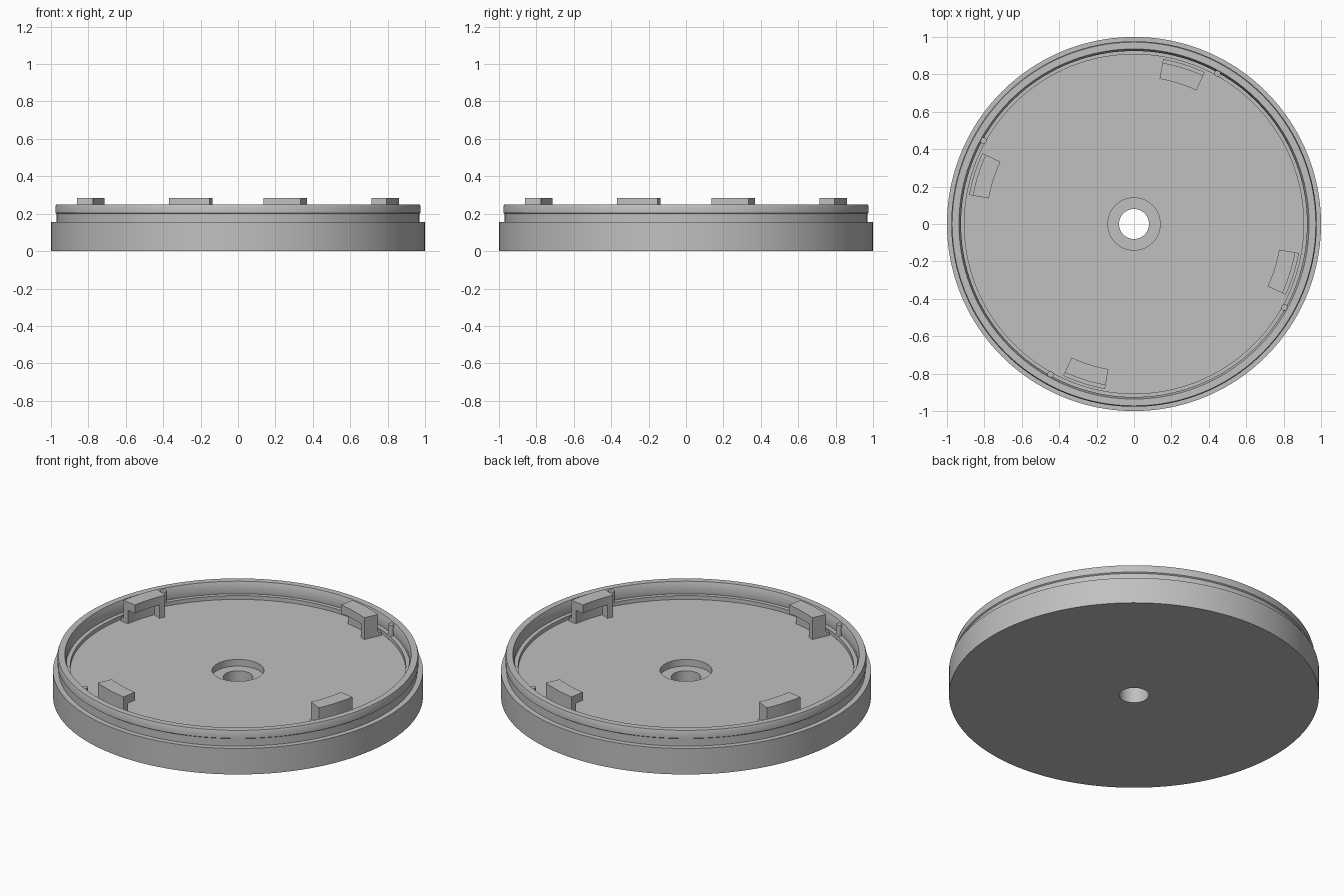
import bpy, bmesh, math

cube = bpy.data.objects.get("Cube")
if cube:
    bpy.data.objects.remove(cube, do_unlink=True)

grey = bpy.data.materials.new("plain grey")
grey.use_nodes = True
COLOUR = (0.53, 0.53, 0.53, 1)
grey.diffuse_color = COLOUR
grey.node_tree.nodes["Principled BSDF"].inputs["Base Color"].default_value = COLOUR


def finish(name, bm):
    bmesh.ops.recalc_face_normals(bm, faces=bm.faces)
    mesh = bpy.data.meshes.new(name)
    bm.to_mesh(mesh)
    bm.free()
    mesh.materials.append(grey)
    obj = bpy.data.objects.new(name, mesh)
    bpy.context.collection.objects.link(obj)
    bpy.ops.object.select_all(action='DESELECT')
    obj.select_set(True)
    bpy.context.view_layer.objects.active = obj
    bpy.ops.object.shade_smooth_by_angle(angle=math.radians(30))
    return obj


def sweep(bm, profile, start, end, steps):
    """Sweep a closed (radius, height) profile about z between two angles."""
    full = abs(end - start) >= 360
    rings = []
    for i in range(steps if full else steps + 1):
        a = math.radians(start + (end - start) * i / steps)
        rings.append([bm.verts.new((r * math.cos(a), r * math.sin(a), z))
                      for r, z in profile])
    n = len(profile)
    for i in range(steps):
        a, b = rings[i], rings[(i + 1) % len(rings)]
        for j in range(n):
            k = (j + 1) % n
            bm.faces.new((a[j], b[j], b[k], a[k]))
    if not full:
        bm.faces.new(rings[0])
        bm.faces.new(rings[-1][::-1])


# Lid: flat base, stepped outer wall, inner ledge and counterbored hole
FLOOR, RIM, TOP = 0.155, 0.25, 0.285
lid_profile = [
    (0.08, 0), (1, 0), (1, FLOOR), (0.97, FLOOR), (0.97, 0.2),
    (0.977, 0.205), (0.977, 0.235), (0.972, RIM), (0.936, RIM),
    (0.925, 0.215), (0.93, 0.178), (0.907, 0.178), (0.907, FLOOR),
    (0.14, FLOOR), (0.14, 0.115), (0.08, 0.115),
]
bm = bmesh.new()
sweep(bm, lid_profile, 0, 360, 160)
finish("lid", bm)

# Four bayonet hooks and the small stop pins beside them
hook_profile = [
    (0.842, FLOOR - 0.01), (0.895, FLOOR - 0.01), (0.895, 0.178),
    (0.875, 0.178), (0.875, TOP), (0.788, TOP), (0.788, 0.235), (0.842, 0.235),
]
stop_profile = [(0.788, FLOOR - 0.01), (0.85, FLOOR - 0.01),
                (0.85, 0.24), (0.788, 0.24)]
for q in range(4):
    turn = 90 * q
    bm = bmesh.new()
    sweep(bm, hook_profile, turn + 65, turn + 80, 10)
    sweep(bm, stop_profile, turn + 65, turn + 67.5, 2)
    finish(f"hook_{q + 1}", bm)

    bm = bmesh.new()
    bmesh.ops.create_cone(bm, cap_ends=True, segments=16,
                          radius1=0.017, radius2=0.017, depth=0.09)
    a = math.radians(turn + 61)
    bmesh.ops.translate(bm, verts=bm.verts,
                        vec=(0.92 * math.cos(a), 0.92 * math.sin(a), 0.198))
    finish(f"stop_pin_{q + 1}", bm)
